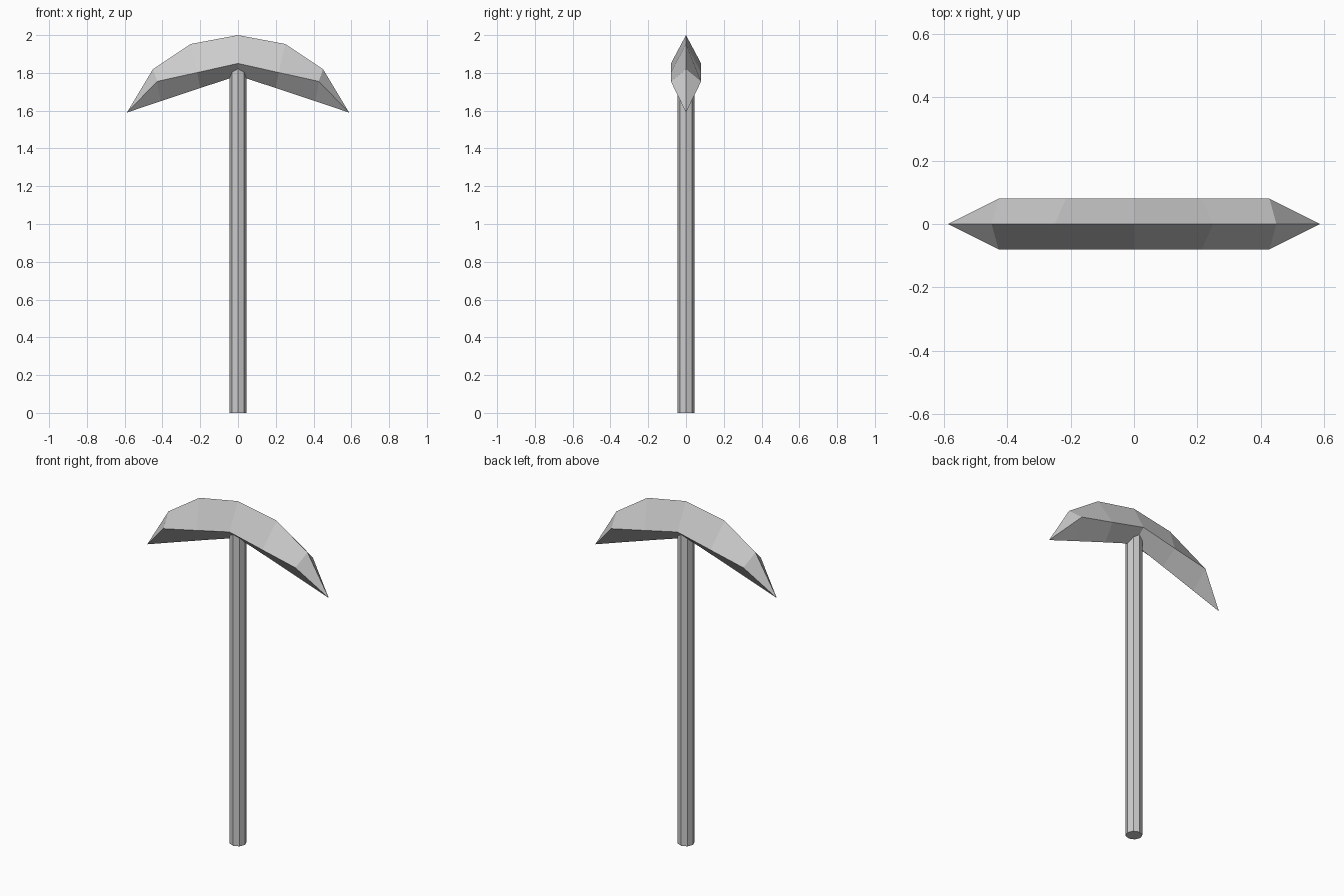
import bpy, bmesh

cube = bpy.data.objects.get("Cube")
if cube:
    bpy.data.objects.remove(cube, do_unlink=True)

# Single flat grey
grey = bpy.data.materials.new("plain grey")
grey.use_nodes = True
grey.diffuse_color = (0.6, 0.6, 0.6, 1)
grey.node_tree.nodes["Principled BSDF"].inputs["Base Color"].default_value = (0.6, 0.6, 0.6, 1)


def finish(bm, name):
    bmesh.ops.recalc_face_normals(bm, faces=bm.faces)
    mesh = bpy.data.meshes.new(name)
    bm.to_mesh(mesh)
    bm.free()
    mesh.materials.append(grey)
    obj = bpy.data.objects.new(name, mesh)
    bpy.context.collection.objects.link(obj)
    return obj


# Eight-sided handle, its top buried in the head
HANDLE_R, HANDLE_TOP = 0.045, 1.84
bm = bmesh.new()
bmesh.ops.create_cone(bm, cap_ends=True, segments=8, radius1=HANDLE_R,
                      radius2=HANDLE_R, depth=HANDLE_TOP)
bmesh.ops.translate(bm, verts=bm.verts, vec=(0, 0, HANDLE_TOP / 2))
finish(bm, "handle")

# Curved pick head: diamond sections (top, side, bottom as x, z), pointed tips
HALF_WIDTH = 0.08
TIP = (0.588, 1.59)
sections = [
    ((0, 2.0), (0, 1.85), (0, 1.785)),
    ((0.25, 1.953), (0.215, 1.802), (0.2, 1.72)),
    ((0.45, 1.82), (0.428, 1.755), (0.41, 1.65)),
]
bm = bmesh.new()


def ring(section, sign):
    (tx, tz), (sx, sz), (bx, bz) = section
    points = [(tx, 0, tz), (sx, HALF_WIDTH, sz), (bx, 0, bz), (sx, -HALF_WIDTH, sz)]
    return [bm.verts.new((sign * x, y, z)) for x, y, z in points]


middle = ring(sections[0], 1)
for sign in (-1, 1):
    rings = [middle] + [ring(s, sign) for s in sections[1:]]
    for a, b in zip(rings, rings[1:]):
        for i in range(4):
            j = (i + 1) % 4
            bm.faces.new((a[i], a[j], b[j], b[i]))
    tip = bm.verts.new((sign * TIP[0], 0, TIP[1]))
    for i in range(4):
        bm.faces.new((rings[-1][i], rings[-1][(i + 1) % 4], tip))
finish(bm, "pick_head")
